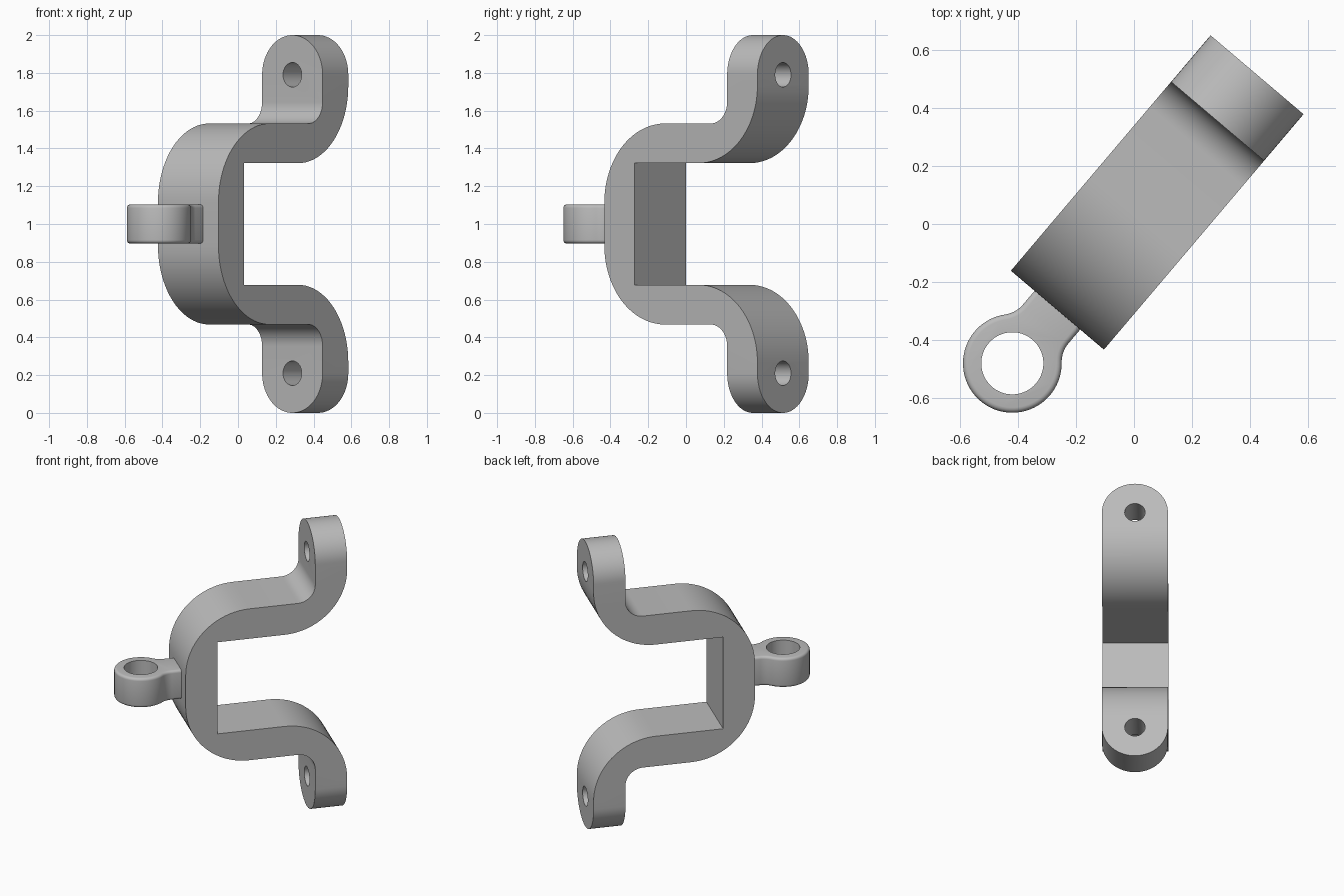
import bpy, bmesh
from math import sin, cos, pi, radians, sqrt, atan2
from mathutils import Matrix, Vector

cube = bpy.data.objects.get("Cube")
if cube:
    bpy.data.objects.remove(cube)

grey = bpy.data.materials.new("plain grey")
grey.use_nodes = True
grey.diffuse_color = (0.5, 0.5, 0.5, 1)
grey.node_tree.nodes["Principled BSDF"].inputs["Base Color"].default_value = (0.5, 0.5, 0.5, 1)

# Local frame: x along the bracket, y across it, z up from mid height
PLACE = Matrix.Translation((-0.007, 0.006, 1)) @ Matrix.Rotation(radians(49.7), 4, 'Z')
HALF_W, THICK = 0.21, 0.21
BACK, TIP = -0.397, 0.666
TOP, INNER = 0.532, 0.322
HOLE_Z = 1 - HALF_W


def arc(cx, cy, r, a, b, n=20):
    a, b = radians(a), radians(b)
    return [(cx + r * cos(a + (b - a) * i / n), cy + r * sin(a + (b - a) * i / n)) for i in range(n + 1)]


def prism(name, outline, to_3d, start, end):
    """Extrude a closed outline from start to end along the third axis."""
    bm = bmesh.new()
    face = bm.faces.new([bm.verts.new(to_3d(p, q, start)) for p, q in outline])
    out = bmesh.ops.extrude_face_region(bm, geom=[face])
    step = Vector(to_3d(0, 0, end)) - Vector(to_3d(0, 0, start))
    bmesh.ops.translate(bm, verts=[v for v in out["geom"] if isinstance(v, bmesh.types.BMVert)], vec=step)
    bmesh.ops.recalc_face_normals(bm, faces=bm.faces)
    mesh = bpy.data.meshes.new(name)
    bm.to_mesh(mesh)
    bm.free()
    mesh.materials.append(grey)
    ob = bpy.data.objects.new(name, mesh)
    ob.matrix_world = PLACE
    bpy.context.collection.objects.link(ob)
    return ob


def activate(ob):
    bpy.ops.object.select_all(action='DESELECT')
    ob.select_set(True)
    bpy.context.view_layer.objects.active = ob


def cut(ob, tool, operation):
    mod = ob.modifiers.new("cut", 'BOOLEAN')
    mod.object, mod.operation, mod.solver = tool, operation, 'EXACT'
    activate(ob)
    bpy.ops.object.modifier_apply(modifier=mod.name)
    bpy.data.objects.remove(tool)


def smooth(ob):
    activate(ob)
    bpy.ops.object.shade_smooth_by_angle(angle=radians(30))


side = lambda p, q, t: (p, t, q)
along = lambda p, q, t: (t, p, q)
flat = lambda p, q, t: (p, q, t)

# Bracket: bent strap profile, mirrored top to bottom
R_OUT, R_BEND, R_FILLET = 0.42, 0.41, 0.115
upper = [(BACK + THICK, INNER)]
upper += arc(TIP - R_BEND, INNER + R_BEND, R_BEND, -90, 0)
upper += [(TIP, 1.1), (TIP - THICK, 1.1)]
upper += arc(TIP - THICK - R_FILLET, TOP + R_FILLET, R_FILLET, 0, -90, 12)
upper += arc(BACK + R_OUT, TOP - R_OUT, R_OUT, 90, 180)
bracket = prism("bracket", upper + [(p, -q) for p, q in reversed(upper)], side, -0.3, 0.3)

# Round the tab ends and trim the strap to width
stadium = arc(0, HOLE_Z, HALF_W, 0, 180, 32) + arc(0, -HOLE_Z, HALF_W, 180, 360, 32)
cut(bracket, prism("end_trim", stadium, along, -0.6, 0.9), 'INTERSECT')

# Bolt holes
for z in (HOLE_Z, -HOLE_Z):
    cut(bracket, prism("bolt_cutter", arc(0, z, 0.065, 0, 360, 32)[:-1], along, 0.4, 0.8), 'DIFFERENCE')
smooth(bracket)

# Eyelet: ring blended into a neck by concave fillets
RING_X, RING_R, NECK, BLEND = -0.637, 0.17, 0.103, 0.1
dx = sqrt((RING_R + BLEND) ** 2 - (NECK + BLEND) ** 2)
turn = atan2(NECK + BLEND, dx) * 180 / pi
half = [(-0.3, NECK)]
half += arc(RING_X + dx, NECK + BLEND, BLEND, 270, 180 + turn, 10)
half += arc(RING_X, 0, RING_R, turn, 180, 28)[1:]
eyelet = prism("eyelet", half + [(p, -q) for p, q in reversed(half[:-1])], flat, -0.103, 0.103)
bevel = eyelet.modifiers.new("soft rim", 'BEVEL')
bevel.width, bevel.segments, bevel.limit_method = 0.018, 4, 'ANGLE'
activate(eyelet)
bpy.ops.object.modifier_apply(modifier=bevel.name)
cut(eyelet, prism("eye_cutter", arc(RING_X, 0, 0.107, 0, 360, 48)[:-1], flat, -0.2, 0.2), 'DIFFERENCE')
smooth(eyelet)
